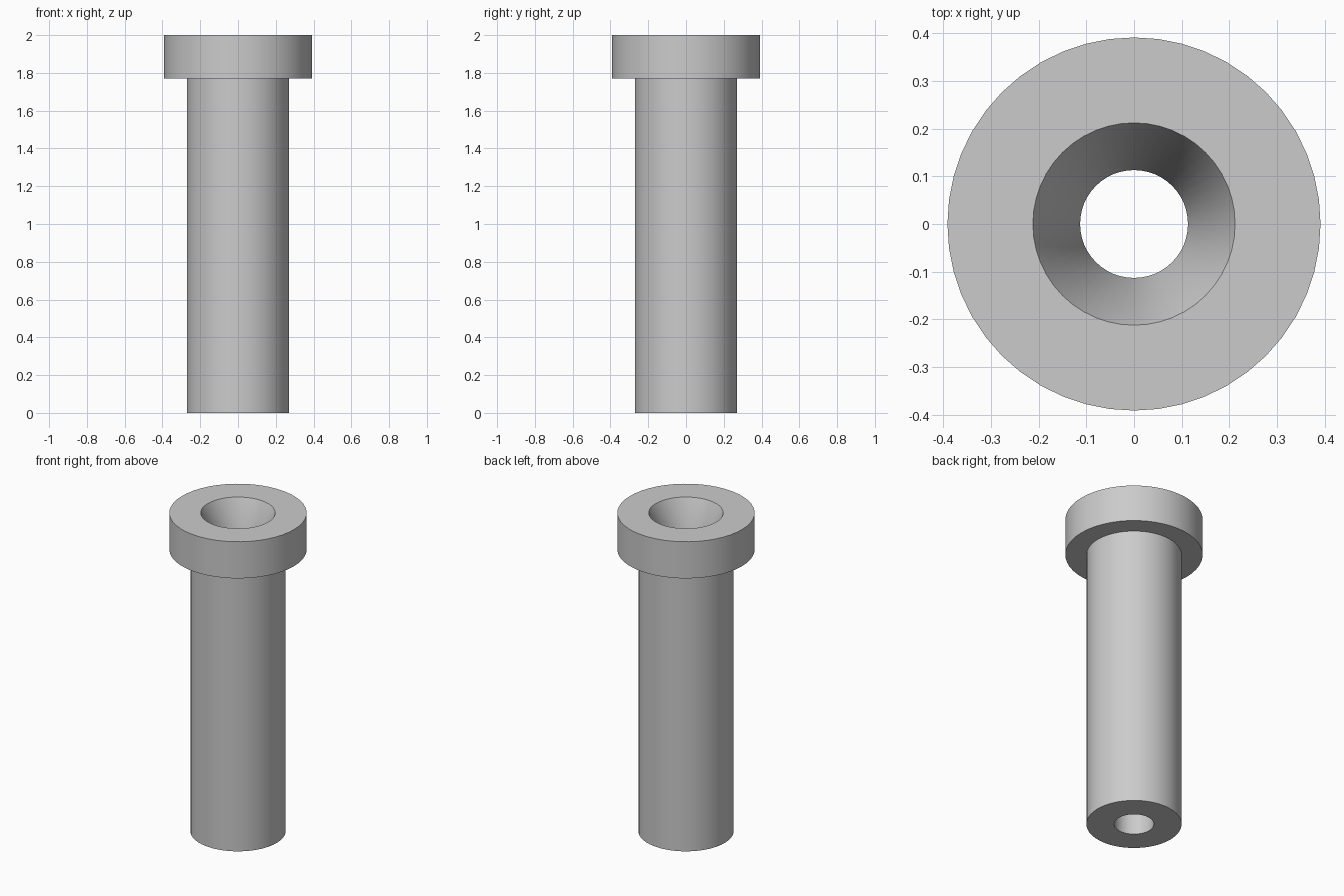
import bpy
import bmesh
import math
from mathutils import Matrix, Vector

cube = bpy.data.objects.get("Cube")
if cube:
    bpy.data.objects.remove(cube, do_unlink=True)

SEGMENTS = 48
HEIGHT = 2.0
HEAD_BASE = 1.77
FUNNEL_BASE = 1.765
HEAD_R, SHANK_R, FUNNEL_R, BORE_R = 0.391, 0.271, 0.212, 0.113

# Plain grey metal
steel = bpy.data.materials.new("grey_steel")
steel.use_nodes = True
colour = (0.6, 0.6, 0.6, 1.0)
steel.diffuse_color = colour
steel.node_tree.nodes["Principled BSDF"].inputs["Base Color"].default_value = colour


def lathe(name, profile, material):
    """Revolve a closed (radius, height) profile about the z axis."""
    bm = bmesh.new()
    verts = [bm.verts.new((r, 0, z)) for r, z in profile]
    edges = [bm.edges.new((verts[i - 1], verts[i])) for i in range(len(verts))]
    bmesh.ops.spin(bm, geom=verts + edges, cent=(0, 0, 0), axis=(0, 0, 1),
                   angle=math.tau, steps=SEGMENTS, use_merge=True)
    bmesh.ops.remove_doubles(bm, verts=bm.verts, dist=1e-5)
    bmesh.ops.recalc_face_normals(bm, faces=bm.faces)
    mesh = bpy.data.meshes.new(name)
    bm.to_mesh(mesh)
    bm.free()
    mesh.materials.append(material)
    obj = bpy.data.objects.new(name, mesh)
    bpy.context.collection.objects.link(obj)
    bpy.ops.object.select_all(action="DESELECT")
    obj.select_set(True)
    bpy.context.view_layer.objects.active = obj
    bpy.ops.object.shade_smooth_by_angle(angle=math.radians(30))
    return obj


# Hollow shank, flanged head, and funnel leading into the straight bore
lathe("flanged_bushing", [
    (BORE_R, 0),
    (SHANK_R, 0),
    (SHANK_R, HEAD_BASE),
    (HEAD_R, HEAD_BASE),
    (HEAD_R, HEIGHT),
    (FUNNEL_R, HEIGHT),
    (BORE_R, FUNNEL_BASE),
], steel)
